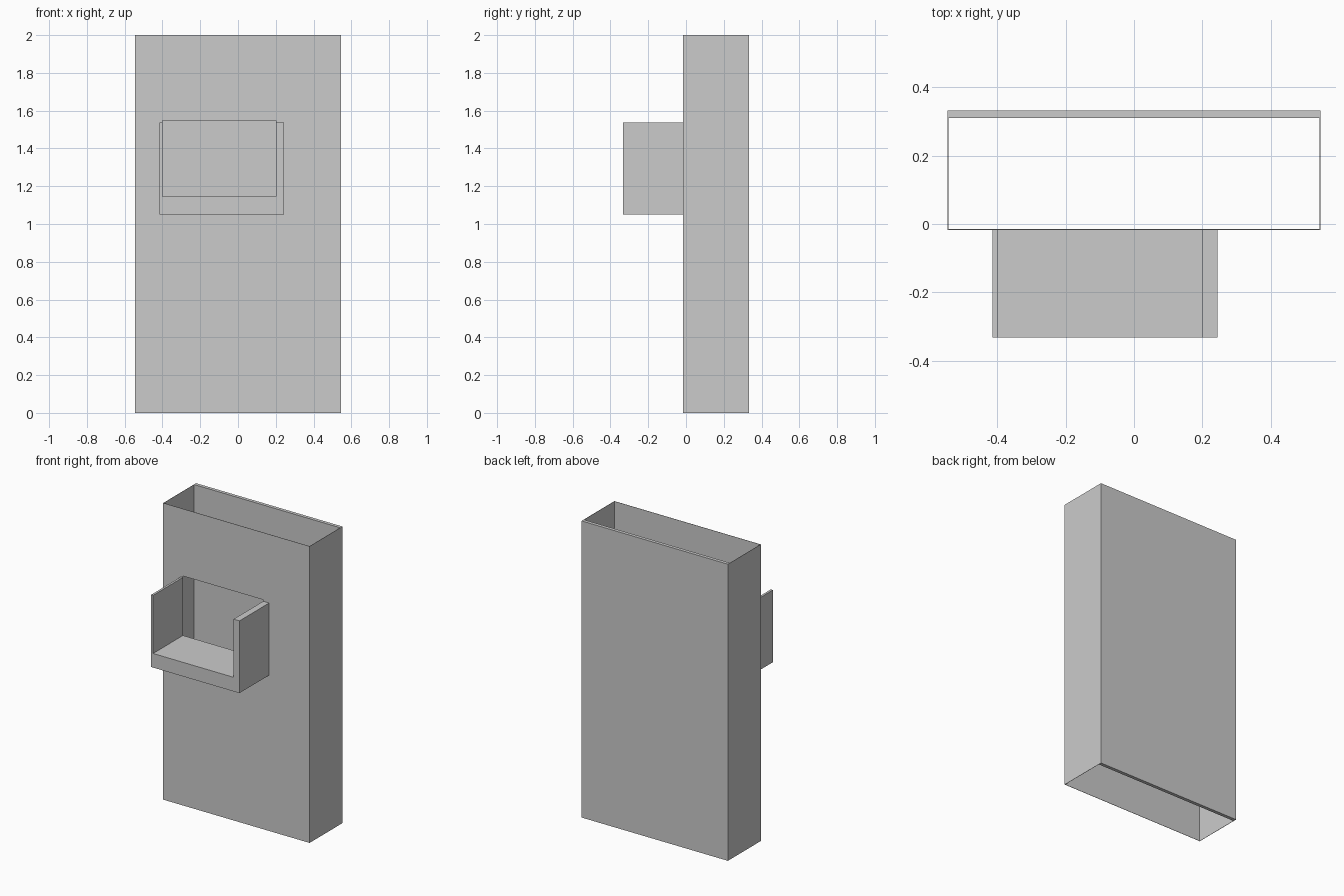
import bpy, bmesh

if "Cube" in bpy.data.objects:
    bpy.data.objects.remove(bpy.data.objects["Cube"])


def box(name, lo, hi):
    """Axis-aligned box between two corners."""
    bm = bmesh.new()
    bmesh.ops.create_cube(bm, size=1)
    for v in bm.verts:
        v.co = [lo[i] if v.co[i] < 0 else hi[i] for i in range(3)]
    return finish(name, bm)


def extrude_y(name, profile, y0, y1):
    """Extrude an (x, z) outline along y."""
    bm = bmesh.new()
    face = bm.faces.new([bm.verts.new((x, y0, z)) for x, z in profile])
    res = bmesh.ops.extrude_face_region(bm, geom=[face])
    for v in res["geom"]:
        if isinstance(v, bmesh.types.BMVert):
            v.co.y = y1
    return finish(name, bm)


def finish(name, bm):
    bmesh.ops.recalc_face_normals(bm, faces=bm.faces)
    mesh = bpy.data.meshes.new(name)
    bm.to_mesh(mesh)
    bm.free()
    obj = bpy.data.objects.new(name, mesh)
    bpy.context.collection.objects.link(obj)
    return obj


def cut(obj, cutter):
    mod = obj.modifiers.new("cut", "BOOLEAN")
    mod.operation = "DIFFERENCE"
    mod.solver = "EXACT"
    mod.object = cutter
    bpy.context.view_layer.objects.active = obj
    bpy.ops.object.modifier_apply(modifier=mod.name)
    bpy.data.objects.remove(cutter)


W, FRONT, BACK, T = 0.546, -0.017, 0.333, 0.002

# Hollow casing, open at top and bottom: thick back, thin front and sides
casing = box("casing", (-W, FRONT, 0), (W, BACK, 2))
cut(casing, box("hollow_cutter", (-W + T, FRONT + T, -0.1), (W - T, 0.31, 2.1)))

# Window through the front wall above the tray floor
cut(casing, box("window_cutter", (-0.4, -0.1, 1.145), (0.2, 0.1, 1.547)))

# U-shaped tray on the front
tray_outline = [(-0.415, 1.05), (0.244, 1.05), (0.244, 1.537), (0.2, 1.537),
                (0.2, 1.145), (-0.4, 1.145), (-0.4, 1.537), (-0.415, 1.537)]
extrude_y("tray", tray_outline, -0.333, FRONT)
